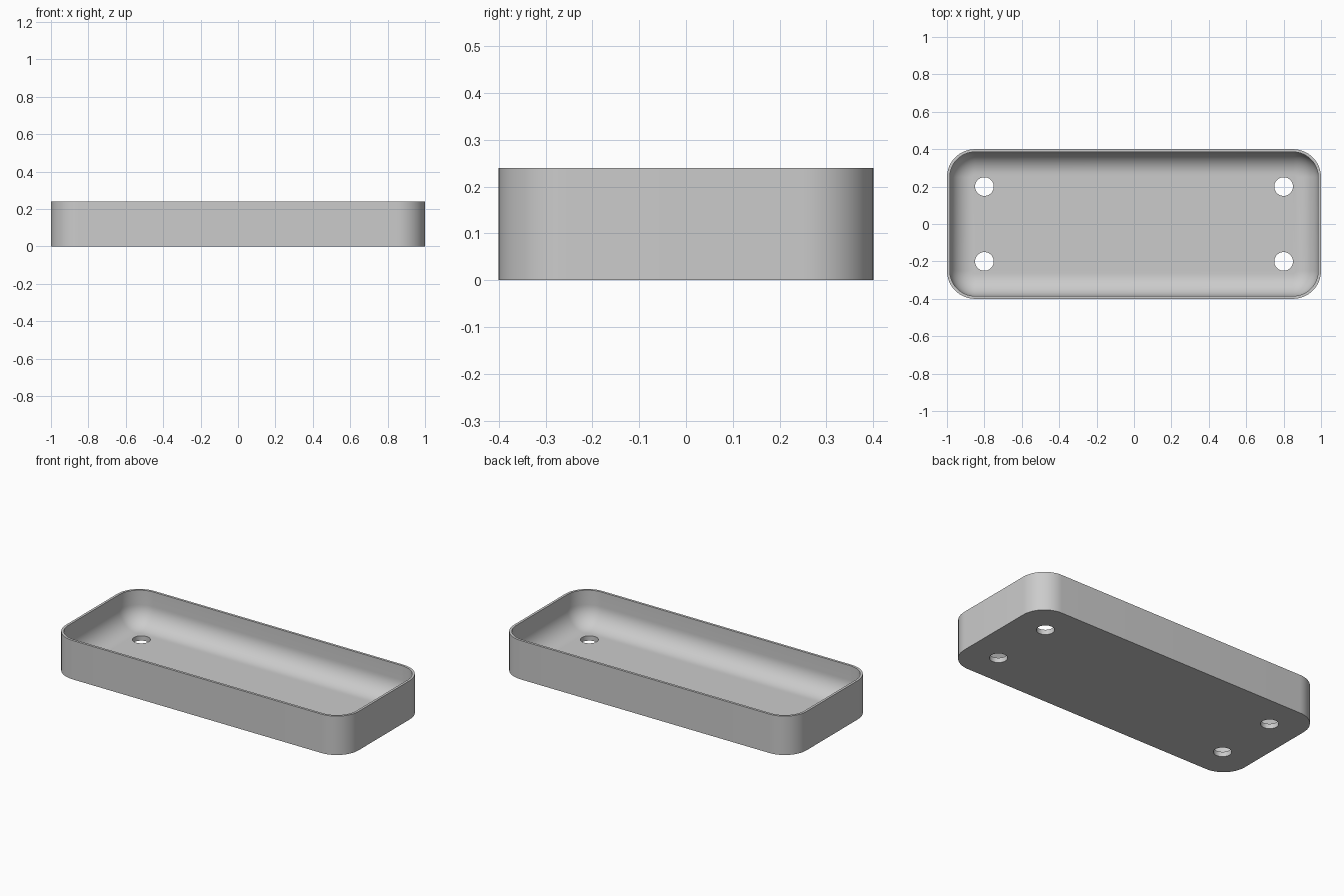
import bpy
import bmesh
from math import cos, sin, pi, radians

cube = bpy.data.objects.get("Cube")
if cube:
    bpy.data.objects.remove(cube, do_unlink=True)

HALF_X, HALF_Y, HEIGHT = 1.0, 0.4, 0.24
CORNER, WALL, FLOOR, FILLET = 0.15, 0.015, 0.03, 0.12
CORNER_STEPS, FILLET_STEPS = 16, 14

gray = bpy.data.materials.new("plain gray")
gray.use_nodes = True
gray.diffuse_color = (0.6, 0.6, 0.6, 1)
gray.node_tree.nodes["Principled BSDF"].inputs["Base Color"].default_value = gray.diffuse_color


def make_object(name, bm):
    bmesh.ops.recalc_face_normals(bm, faces=bm.faces)
    mesh = bpy.data.meshes.new(name)
    bm.to_mesh(mesh)
    bm.free()
    obj = bpy.data.objects.new(name, mesh)
    bpy.context.collection.objects.link(obj)
    mesh.materials.append(gray)
    return obj


def rounded_ring(bm, inset, z):
    """Rounded rectangle of vertices, moved inward by inset."""
    ring = []
    r = CORNER - inset
    for quarter, (sx, sy) in enumerate([(1, 1), (-1, 1), (-1, -1), (1, -1)]):
        for i in range(CORNER_STEPS + 1):
            a = (quarter + i / CORNER_STEPS) * pi / 2
            ring.append(bm.verts.new((sx * (HALF_X - CORNER) + r * cos(a),
                                      sy * (HALF_Y - CORNER) + r * sin(a), z)))
    return ring


# Tray shell: outer wall, thin rim, inner wall and filleted floor
profile = [(0, 0), (0, HEIGHT), (WALL, HEIGHT)]
for i in range(FILLET_STEPS + 1):
    a = i / FILLET_STEPS * pi / 2
    profile.append((WALL + FILLET * (1 - cos(a)), FLOOR + FILLET * (1 - sin(a))))

bm = bmesh.new()
rings = [rounded_ring(bm, inset, z) for inset, z in profile]
for low, high in zip(rings, rings[1:]):
    for i in range(len(low)):
        j = (i + 1) % len(low)
        bm.faces.new((low[i], low[j], high[j], high[i]))
bm.faces.new(rings[0])
bm.faces.new(rings[-1])
tray = make_object("tray", bm)

# Four round holes through the floor
bm = bmesh.new()
for x in (-0.8, 0.8):
    for y in (-0.2, 0.2):
        made = bmesh.ops.create_cone(bm, cap_ends=True, segments=40,
                                     radius1=0.05, radius2=0.05, depth=0.2)
        bmesh.ops.translate(bm, verts=made["verts"], vec=(x, y, 0.02))
cutter = make_object("hole_cutter", bm)
cutter.hide_render = True

cut = tray.modifiers.new("holes", 'BOOLEAN')
cut.operation = 'DIFFERENCE'
cut.solver = 'EXACT'
cut.object = cutter

bpy.ops.object.select_all(action='DESELECT')
bpy.context.view_layer.objects.active = tray
tray.select_set(True)
bpy.ops.object.modifier_apply(modifier=cut.name)
bpy.data.objects.remove(cutter, do_unlink=True)
bpy.ops.object.shade_smooth_by_angle(angle=radians(30))
